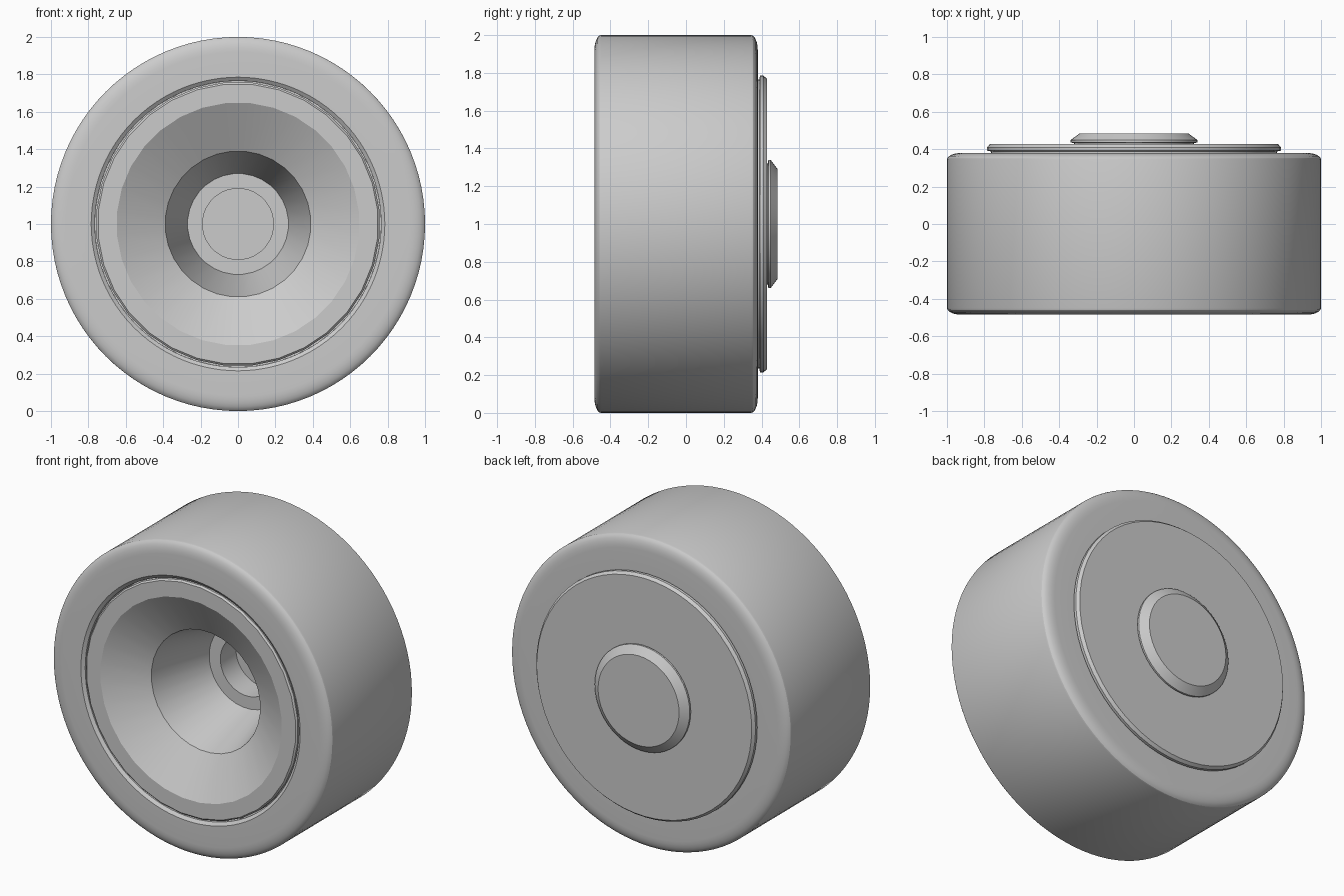
import bpy, bmesh
from math import sin, cos, pi
from mathutils import Matrix, Vector

cube = bpy.data.objects.get("Cube")
if cube:
    bpy.data.objects.remove(cube)

grey = bpy.data.materials.new("plain_grey")
grey.use_nodes = True
colour = (0.6, 0.6, 0.6, 1)
grey.diffuse_color = colour
grey.node_tree.nodes["Principled BSDF"].inputs["Base Color"].default_value = colour


def lathe(name, profile, sides, closed=False, turn=0.0):
    """Spin (radius, y) points around the horizontal axle at height 1."""
    bm = bmesh.new()
    verts = [bm.verts.new((r, y, 0)) for r, y in profile]
    edges = [bm.edges.new(pair) for pair in zip(verts, verts[1:])]
    if closed:
        edges.append(bm.edges.new((verts[-1], verts[0])))
    bmesh.ops.spin(bm, geom=verts + edges, cent=(0, 0, 0), axis=(0, 1, 0),
                   angle=2 * pi, steps=sides)
    bmesh.ops.remove_doubles(bm, verts=bm.verts, dist=0.0005)
    bmesh.ops.recalc_face_normals(bm, faces=bm.faces)
    bm.transform(Matrix.Translation(Vector((0, 0, 1))) @ Matrix.Rotation(turn, 4, "Y"))
    mesh = bpy.data.meshes.new(name)
    bm.to_mesh(mesh)
    bm.free()
    mesh.materials.append(grey)
    obj = bpy.data.objects.new(name, mesh)
    bpy.context.collection.objects.link(obj)
    bpy.ops.object.select_all(action="DESELECT")
    obj.select_set(True)
    bpy.context.view_layer.objects.active = obj
    bpy.ops.object.shade_smooth_by_angle(angle=pi / 8)
    return obj


# Tyre with rounded shoulders and a straight bore
front, back = -0.485, 0.38
steps = [i * pi / 12 for i in range(7)]
front_shoulder = [(0.92 + 0.08 * sin(a), front + 0.035 * (1 - cos(a))) for a in steps]
back_shoulder = [(0.92 + 0.08 * cos(a), back - 0.035 * (1 - sin(a))) for a in steps]
lathe("tyre", [(0.765, front + 0.015), (0.785, front)] + front_shoulder + back_shoulder
      + [(0.765, back)], 96, closed=True)

# Hub with a two-stage funnel and a stepped axle hole
lathe("hub", [(0, 0.25), (0.19, 0.25), (0.19, 0.09), (0.27, 0.09), (0.39, -0.33),
              (0.65, -0.48), (0.75, -0.48), (0.76, -0.47), (0.76, 0.37), (0, 0.37)],
      32, turn=pi / 32)

# Chamfered disc closing the back
lathe("back_cover", [(0, 0.36), (0.765, 0.36), (0.765, 0.388), (0.785, 0.392),
                     (0.785, 0.41), (0.77, 0.428), (0, 0.428)], 64)

# Raised button in the middle of the back
lathe("centre_cap", [(0, 0.42), (0.32, 0.42), (0.32, 0.432), (0.34, 0.436),
                     (0.34, 0.448), (0.29, 0.485), (0, 0.485)], 48)
